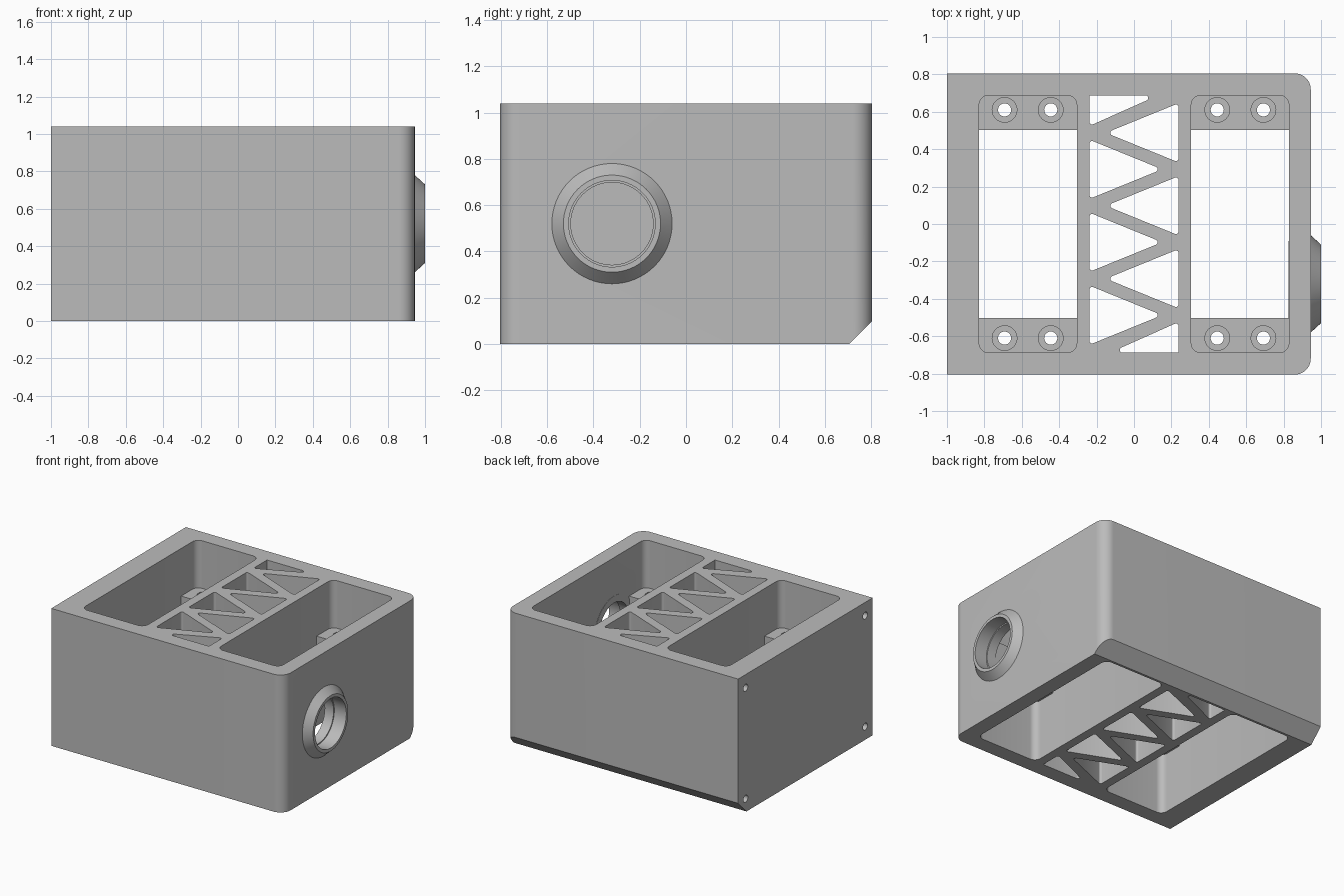
import bpy, bmesh, math
from mathutils import Vector, Matrix

if "Cube" in bpy.data.objects:
    bpy.data.objects.remove(bpy.data.objects["Cube"])

gray = bpy.data.materials.new("plain gray")
gray.diffuse_color = (0.5, 0.5, 0.5, 1)
gray.use_nodes = True
gray.node_tree.nodes["Principled BSDF"].inputs["Base Color"].default_value = gray.diffuse_color


def make(name, bm):
    bmesh.ops.recalc_face_normals(bm, faces=bm.faces)
    me = bpy.data.meshes.new(name)
    bm.to_mesh(me)
    bm.free()
    me.materials.append(gray)
    ob = bpy.data.objects.new(name, me)
    bpy.context.collection.objects.link(ob)
    return ob


def rounded(pts, radii, seg=8):
    """Outline with a true arc of the given radius at each corner."""
    out = []
    for i, r in enumerate(radii):
        p = Vector(pts[i])
        a = (Vector(pts[i - 1]) - p).normalized()
        b = (Vector(pts[(i + 1) % len(pts)]) - p).normalized()
        if r == 0:
            out.append(p)
            continue
        half = a.angle(b) / 2
        c = p + (a + b).normalized() * (r / math.sin(half))
        s = p + a * (r / math.tan(half)) - c
        e = p + b * (r / math.tan(half)) - c
        turn = math.atan2(s.x * e.y - s.y * e.x, s.dot(e))
        for k in range(seg + 1):
            out.append(c + Matrix.Rotation(turn * k / seg, 2) @ s)
    return out


def prism(bm, outline, z0, z1):
    lo = [bm.verts.new((p[0], p[1], z0)) for p in outline]
    hi = [bm.verts.new((p[0], p[1], z1)) for p in outline]
    n = len(outline)
    bm.faces.new(lo[::-1])
    bm.faces.new(hi)
    for i in range(n):
        j = (i + 1) % n
        bm.faces.new((lo[i], lo[j], hi[j], hi[i]))


def cylinder(bm, r, length, centre, along_x=False, seg=32):
    m = Matrix.Translation(centre)
    if along_x:
        m = m @ Matrix.Rotation(math.pi / 2, 4, 'Y')
    bmesh.ops.create_cone(bm, cap_ends=True, segments=seg, radius1=r,
                          radius2=r, depth=length, matrix=m)


def cut(target, bm):
    tool = make("cutter", bm)
    tool.hide_render = True
    mod = target.modifiers.new("cut", 'BOOLEAN')
    mod.operation, mod.solver, mod.object = 'DIFFERENCE', 'EXACT', tool
    bpy.context.view_layer.objects.active = target
    bpy.ops.object.modifier_apply(modifier=mod.name)
    bpy.data.objects.remove(tool)


def rect(x0, x1, y0, y1):
    return [(x0, y0), (x1, y0), (x1, y1), (x0, y1)]


X0, X1, Y, H = -1.0, 0.945, 0.805, 1.04
PY = 0.6875   # half length of the pockets

# Housing block, rounded on the right corners
bm = bmesh.new()
prism(bm, rounded(rect(X0, X1, -Y, Y), (0, 0.085, 0.085, 0), 14), 0, H)
body = make("housing", bm)

# Chamfer along the lower back edge
bm = bmesh.new()
prism(bm, [(0.705, 0), (0.655, -0.05), (0.855, -0.05), (0.855, 0.15)], -1.2, 1.2)
bm.transform(Matrix(((0, 0, 1, 0), (1, 0, 0, 0), (0, 1, 0, 0), (0, 0, 0, 1))))
cut(body, bm)

# Two pockets through the full height
bm = bmesh.new()
for s in (-1, 1):
    x0, x1 = sorted((s * 0.306, s * 0.828))
    prism(bm, rounded(rect(x0, x1, -PY, PY), [0.05] * 4), -0.1, H + 0.1)
cut(body, bm)

# Triangular openings that leave the zigzag web
bm = bmesh.new()
HB, W, TIP = 0.158, 0.238, 0.15
for i in range(8):
    s = -1 if i % 2 == 0 else 1
    c = 0.6825 - 0.195 * i
    if i in (0, 7):
        k = 1 if i == 0 else -1
        tri = [(s * W, k * PY), (-s * TIP * 0.85, k * PY), (s * W, c - k * HB)]
        radii = (0, 0.014, 0.014)
    else:
        tri = [(s * W, c + HB), (-s * TIP, c), (s * W, c - HB)]
        radii = (0.014, 0.014, 0.014)
    prism(bm, rounded(tri, radii, 5), -0.1, H + 0.1)
cut(body, bm)

# Corner screw holes on the left end and the port opening on the right
bm = bmesh.new()
for y in (-0.715, 0.715):
    for z in (0.1, 0.94):
        cylinder(bm, 0.027, 0.3, (X0, y, z), True, 20)
cylinder(bm, 0.22, 0.3, (0.9, -0.32, 0.52), True, 64)
cut(body, bm)

# Port collar, a turned ring with a stepped bore
profile = [(0.826, 0.178), (0.826, 0.23), (0.94, 0.23), (0.94, 0.26),
           (0.945, 0.26), (1.0, 0.21), (1.0, 0.187), (0.9, 0.187), (0.9, 0.178)]
bm = bmesh.new()
N = 64
rings = []
for k in range(N):
    a = 2 * math.pi * k / N
    rings.append([bm.verts.new((x, -0.32 + r * math.cos(a), 0.52 + r * math.sin(a)))
                  for x, r in profile])
for k in range(N):
    a, b = rings[k], rings[(k + 1) % N]
    for i in range(len(profile)):
        j = (i + 1) % len(profile)
        bm.faces.new((a[i], a[j], b[j], b[i]))
collar = make("port_collar", bm)

# Screw ledges at both ends of each pocket, with counterbored holes
ZB, ZT = 0.46, 0.68
parts = [body, collar]
for sx in (-1, 1):
    for sy in (-1, 1):
        x0, x1 = sorted((sx * 0.295, sx * 0.84))
        y0, y1 = sorted((sy * 0.5025, sy * 0.70))
        bm = bmesh.new()
        prism(bm, rect(x0, x1, y0, y1), ZB, ZT)
        ledge = make("screw_ledge", bm)
        for r, z in ((0.035, 0.5), (0.066, ZT + 0.04)):
            bm = bmesh.new()
            for x in (0.445, 0.692):
                cylinder(bm, r, 0.6 if r < 0.05 else 0.2, (sx * x, sy * 0.61, z))
            cut(ledge, bm)
        parts.append(ledge)

for ob in parts:
    bpy.ops.object.select_all(action='DESELECT')
    ob.select_set(True)
    bpy.context.view_layer.objects.active = ob
    bpy.ops.object.shade_smooth_by_angle(angle=math.radians(30))
